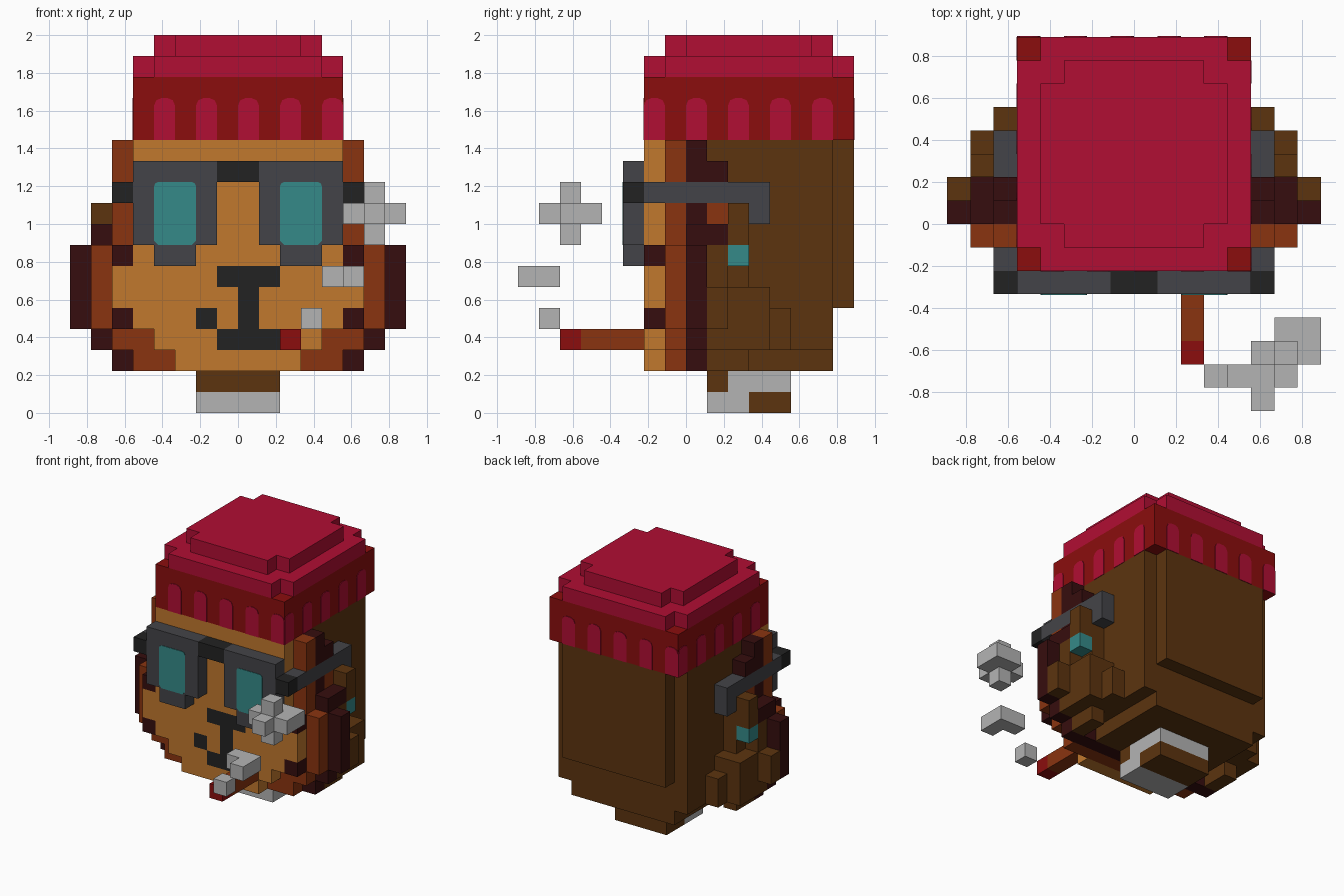
import bpy, bmesh
from mathutils import Vector

cube = bpy.data.objects.get("Cube")
if cube:
    bpy.data.objects.remove(cube, do_unlink=True)

U = 1 / 9  # block size

# Palette
PALETTE = {
    "crimson": "B10E33", "dark red": "8B0D0D", "tan": "C1782D",
    "rust": "8A3410", "maroon": "360D0E", "brown": "5C340F",
    "charcoal": "444448", "black": "222222", "teal": "358A89",
    "light grey": "B4B4B4",
}


def linear(pair):
    c = int(pair, 16) / 255
    return c / 12.92 if c < 0.04045 else ((c + 0.055) / 1.055) ** 2.4


NAMES = list(PALETTE)
MATS = []
for name, code in PALETTE.items():
    rgba = [linear(code[i:i + 2]) for i in (0, 2, 4)] + [1]
    m = bpy.data.materials.new(name)
    m.use_nodes = True
    m.diffuse_color = rgba
    m.node_tree.nodes["Principled BSDF"].inputs["Base Color"].default_value = rgba
    MATS.append(m)

grid = {}  # block position -> (part, colour)


def fill(part, colour, xs, ys, zs):
    for x in range(*xs):
        for y in range(*ys):
            for z in range(*zs):
                grid[x, y, z] = (part, colour)


def pair(part, colour, xs, ys, zs):
    fill(part, colour, xs, ys, zs)
    fill(part, colour, (-xs[1], -xs[0]), ys, zs)


def slab(part, colour, y, rows):
    """One layer of blocks, each row given as (bottom, top, half width)."""
    for z0, z1, half in rows:
        fill(part, colour, (-half, half), (y, y + 1), (z0, z1))


# Head and back panel
fill("head", "brown", (-5, 5), (1, 7), (3, 13))
fill("head", "brown", (-4, 4), (1, 7), (2, 3))
fill("back_panel", "brown", (-4, 4), (7, 8), (5, 13))

# Face and fur layers
slab("face", "tan", -2, [(2, 3, 3), (3, 4, 4), (4, 5, 5), (5, 7, 6), (7, 13, 5)])
slab("front_mane", "rust", -1, [(2, 3, 5), (3, 4, 6), (4, 8, 7), (8, 13, 6)])
slab("rear_mane", "maroon", 0, [(2, 3, 6), (3, 4, 7), (4, 8, 8), (8, 9, 7), (9, 13, 6)])
for z in (4, 7):
    pair("face", "maroon", (5, 6), (-2, -1), (z, z + 1))

# Nose, mouth and freckle
for z in (3, 6):
    fill("face", "black", (-1, 2), (-2, -1), (z, z + 1))
fill("face", "black", (0, 1), (-2, -1), (4, 6))
fill("face", "black", (-2, -1), (-2, -1), (4, 5))

# Cheek fur
pair("cheek_fur", "brown", (5, 6), (1, 3), (2, 3))
pair("cheek_fur", "brown", (5, 6), (1, 5), (3, 5))
pair("cheek_fur", "brown", (5, 6), (1, 4), (5, 6))
pair("cheek_fur", "brown", (6, 7), (1, 4), (3, 5))
pair("cheek_fur", "brown", (6, 7), (1, 4), (5, 6))
pair("cheek_fur", "brown", (7, 8), (1, 2), (4, 6))

# Ears with studs
pair("ears", "brown", (5, 6), (1, 3), (6, 9))
pair("ears", "brown", (6, 7), (1, 2), (6, 8))
pair("ears", "maroon", (5, 7), (1, 2), (8, 9))
pair("ears", "rust", (5, 6), (1, 2), (9, 10))
pair("ears", "maroon", (5, 6), (1, 2), (11, 12))
pair("ears", "brown", (6, 7), (2, 3), (8, 10))
pair("ear_studs", "teal", (6, 7), (2, 3), (7, 8))

# Neck with a grey collar
fill("neck", "brown", (-2, 2), (1, 5), (0, 2))
fill("neck", "light grey", (-2, 2), (1, 3), (0, 1))
fill("neck", "light grey", (-2, 2), (2, 5), (1, 2))

# Glasses
pair("glasses", "charcoal", (1, 5), (-3, -2), (8, 12))
pair("glasses", "charcoal", (2, 4), (-3, -2), (7, 8))
fill("glasses", "black", (-1, 1), (-3, -2), (11, 12))
pair("glasses", "charcoal", (5, 6), (-2, 4), (10, 11))
pair("glasses", "charcoal", (5, 6), (3, 4), (9, 10))
pair("glasses", "black", (5, 6), (-3, -2), (10, 11))

# Hat
fill("hat", "dark red", (-5, 5), (-2, 8), (13, 16))
fill("hat", "crimson", (-5, 5), (-1, 7), (16, 17))
fill("hat", "crimson", (-4, 4), (-2, 8), (16, 17))
fill("hat", "crimson", (-4, 4), (0, 6), (17, 18))
fill("hat", "crimson", (-3, 3), (-1, 7), (17, 18))

# Cigar
fill("cigar", "rust", (2, 3), (-5, -2), (3, 4))
fill("cigar", "dark red", (2, 3), (-6, -5), (3, 4))

# Smoke puffs
fill("small_puff", "light grey", (3, 4), (-7, -6), (4, 5))
fill("middle_puff", "light grey", (4, 6), (-7, -6), (6, 7))
fill("middle_puff", "light grey", (5, 6), (-8, -7), (6, 7))
fill("large_puff", "light grey", (5, 8), (-6, -5), (9, 10))
fill("large_puff", "light grey", (6, 7), (-7, -6), (9, 10))
fill("large_puff", "light grey", (6, 8), (-5, -4), (9, 10))
fill("large_puff", "light grey", (6, 7), (-6, -5), (8, 11))


def add_object(name, bm):
    mesh = bpy.data.meshes.new(name)
    bm.to_mesh(mesh)
    bm.free()
    for m in MATS:
        mesh.materials.append(m)
    bpy.context.collection.objects.link(bpy.data.objects.new(name, mesh))


def build_blocks(part):
    """Skin the exposed sides of a part and merge flat areas."""
    bm = bmesh.new()
    verts = {}

    def vert(p):
        key = tuple(round(c) for c in p)
        if key not in verts:
            verts[key] = bm.verts.new(Vector(key) * U)
        return verts[key]

    for cell, (owner, colour) in grid.items():
        if owner != part:
            continue
        for axis in range(3):
            for side in (0, 1):
                n = list(cell)
                n[axis] += 2 * side - 1
                if tuple(n) in grid:
                    continue
                a, b = (axis + 1) % 3, (axis + 2) % 3
                quad = []
                for i, j in ((0, 0), (1, 0), (1, 1), (0, 1)):
                    p = list(cell)
                    p[axis] += side
                    p[a] += i
                    p[b] += j
                    quad.append(vert(p))
                face = bm.faces.new(quad if side else quad[::-1])
                face.material_index = NAMES.index(colour)
    bmesh.ops.dissolve_limit(bm, angle_limit=0.01, verts=bm.verts[:],
                             edges=bm.edges[:], delimit={'MATERIAL'})
    add_object(part, bm)


for part in dict.fromkeys(owner for owner, _ in grid.values()):
    build_blocks(part)


def plate(bm, colour, origin, right, w, h, cut, cut_bottom):
    """Thin upright plate with clipped corners, facing right x up."""
    right, up = Vector(right), Vector((0, 0, 1))
    c, d = cut, cut * 0.3
    pts = [(w, h - c), (w - d, h - d), (w - c, h), (c, h), (d, h - d), (0, h - c)]
    if cut_bottom:
        pts += [(0, c), (c, 0), (w - c, 0), (w, c)]
    else:
        pts += [(0, 0), (w, 0)]
    out = right.cross(up) * 0.004
    front = [bm.verts.new((Vector(origin) + right * x + up * z) * U + out) for x, z in pts]
    back = [bm.verts.new(v.co - out) for v in front]
    faces = [bm.faces.new(front)]
    for i in range(len(pts)):
        faces.append(bm.faces.new((front[i - 1], back[i - 1], back[i], front[i])))
    for f in faces:
        f.material_index = NAMES.index(colour)


# Arched ribs around the hat band
bm = bmesh.new()
for i in range(0, 10, 2):
    plate(bm, "crimson", (i - 4, -2, 13), (1, 0, 0), 1, 2, 0.35, False)
    plate(bm, "crimson", (5, i - 2, 13), (0, 1, 0), 1, 2, 0.35, False)
    plate(bm, "crimson", (4 - i, 8, 13), (-1, 0, 0), 1, 2, 0.35, False)
    plate(bm, "crimson", (-5, 8 - i, 13), (0, -1, 0), 1, 2, 0.35, False)
bmesh.ops.recalc_face_normals(bm, faces=bm.faces[:])
add_object("hat_ribs", bm)

# Lenses
bm = bmesh.new()
for x in (-4, 2):
    plate(bm, "teal", (x, -3, 8), (1, 0, 0), 2, 3, 0.2, True)
bmesh.ops.recalc_face_normals(bm, faces=bm.faces[:])
add_object("lenses", bm)
